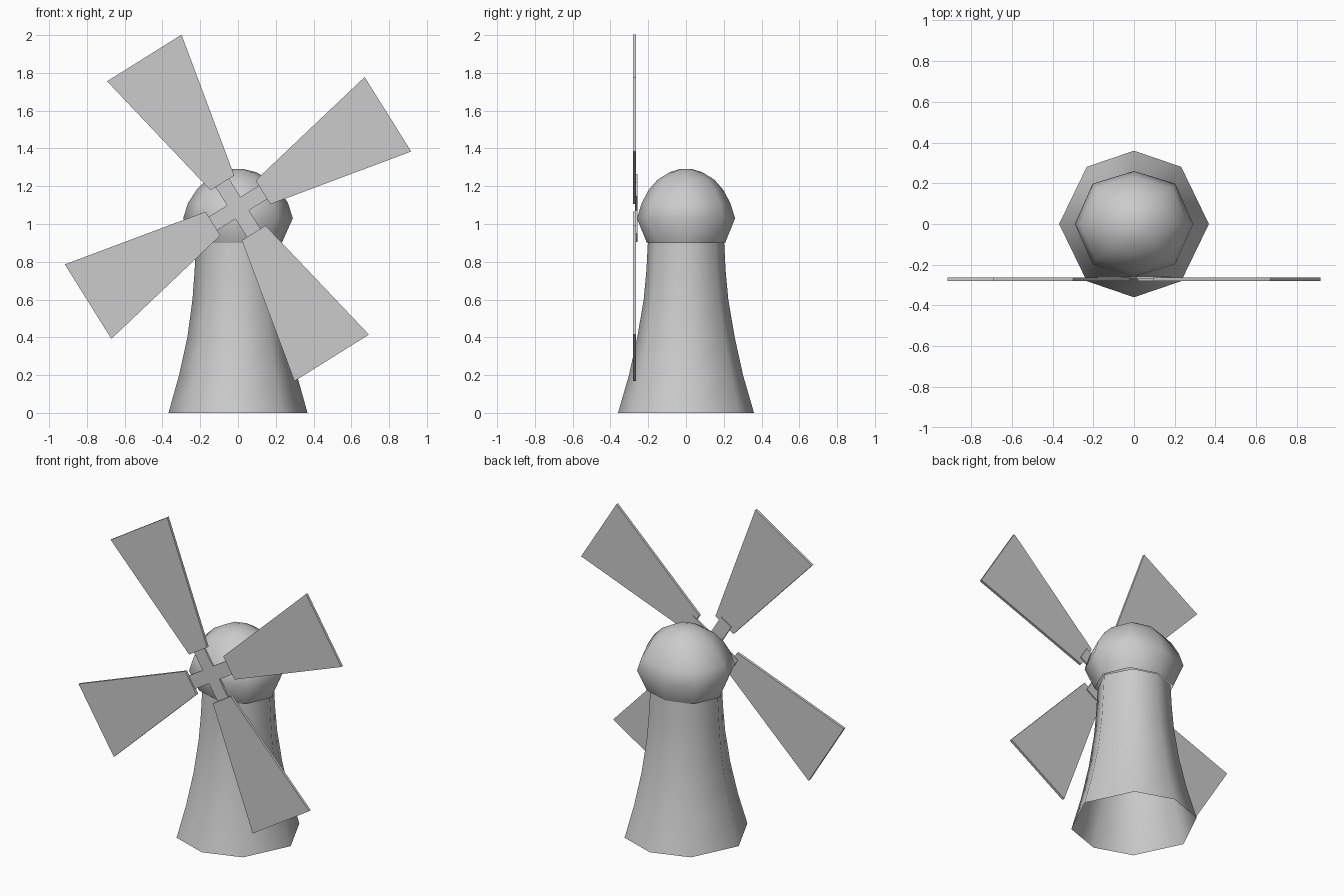
import bpy, bmesh
from math import radians
from mathutils import Matrix

if "Cube" in bpy.data.objects:
    bpy.data.objects.remove(bpy.data.objects["Cube"])


def finish(bm, name, smooth):
    bmesh.ops.recalc_face_normals(bm, faces=bm.faces)
    me = bpy.data.meshes.new(name)
    bm.to_mesh(me)
    bm.free()
    ob = bpy.data.objects.new(name, me)
    bpy.context.collection.objects.link(ob)
    if smooth:
        bpy.ops.object.select_all(action='DESELECT')
        ob.select_set(True)
        bpy.context.view_layer.objects.active = ob
        bpy.ops.object.shade_smooth_by_angle(angle=radians(62))
    return ob


def octagon_loft(name, rings, dx, dy, cap_top=False):
    """Rings of (z, x radius, y radius); dx, dy place the diagonal corners."""
    unit = [(1, 0), (dx, dy), (0, 1), (-dx, dy), (-1, 0), (-dx, -dy), (0, -1), (dx, -dy)]
    bm = bmesh.new()
    loops = [[bm.verts.new((x * rx, y * ry, z)) for x, y in unit] for z, rx, ry in rings]
    for a, b in zip(loops, loops[1:]):
        for i in range(8):
            j = (i + 1) % 8
            bm.faces.new((a[i], a[j], b[j], b[i]))
    if cap_top:
        bm.faces.new(loops[-1])
    return finish(bm, name, True)


def plate(name, outline, y0, y1, angle):
    """Extrude an x/z outline from y0 to y1 and turn it about the rotor axis."""
    bm = bmesh.new()
    face = bm.faces.new([bm.verts.new((x, y0, z)) for x, z in outline])
    ext = bmesh.ops.extrude_face_region(bm, geom=[face])
    for v in ext['geom']:
        if isinstance(v, bmesh.types.BMVert):
            v.co.y = y1
    m = Matrix.Translation((0, 0, 1.085)) @ Matrix.Rotation(radians(-angle), 4, 'Y')
    bm.transform(m)
    return finish(bm, name, False)


# flared tower, open underneath
octagon_loft("tower", [(0, .368, .36), (.2, .312, .302), (.4, .268, .258),
                       (.6, .241, .224), (.75, .23, .21), (.9, .222, .202)], .63, .78)

# domed cap
octagon_loft("cap", [(.9, .232, .207), (1.03, .29, .26), (1.11, .265, .235),
                     (1.18, .22, .198), (1.235, .165, .15), (1.275, .095, .085),
                     (1.29, .035, .035)], .70, .76, True)

# rotor cross
w, L = .042, .185
plate("rotor_cross", [(L, -w), (L, w), (w, w), (w, L), (-w, L), (-w, w),
                      (-L, w), (-L, -w), (-w, -w), (-w, -L), (w, -L), (w, -w)],
      -.27, -.258, 32)

# four tapered sails
for k in range(4):
    plate(f"sail_{k + 1}", [(.156, -.074), (.936, -.2325), (.936, .2325), (.156, .074)],
          -.28, -.264, 32 + 90 * k)
